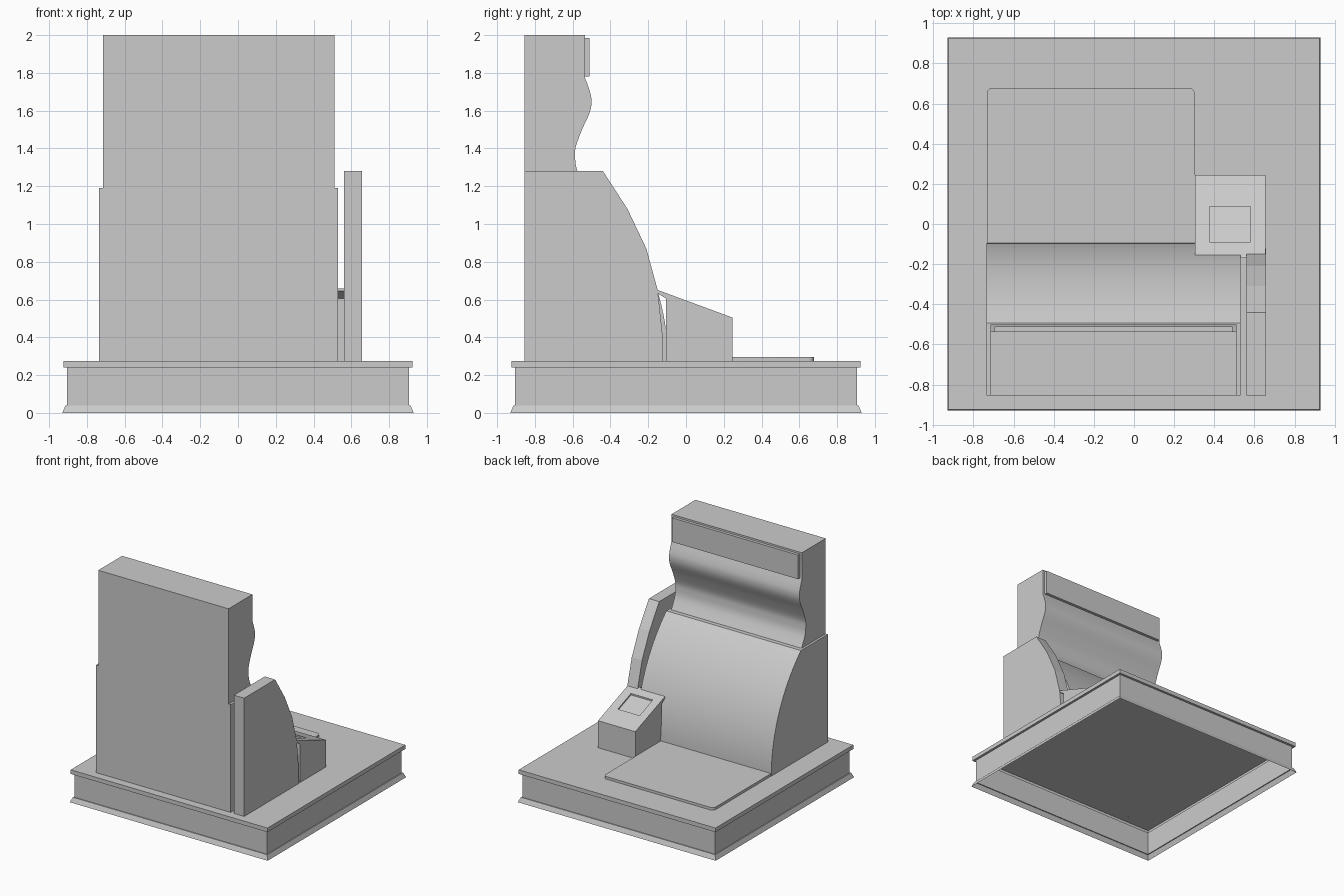
import bpy, bmesh, math

if "Cube" in bpy.data.objects:
    bpy.data.objects.remove(bpy.data.objects["Cube"])

def mesh_object(name, bm, smooth=None):
    bmesh.ops.recalc_face_normals(bm, faces=bm.faces)
    me = bpy.data.meshes.new(name)
    bm.to_mesh(me)
    bm.free()
    ob = bpy.data.objects.new(name, me)
    bpy.context.collection.objects.link(ob)
    if smooth:
        bpy.ops.object.select_all(action='DESELECT')
        bpy.context.view_layer.objects.active = ob
        ob.select_set(True)
        bpy.ops.object.shade_smooth_by_angle(angle=math.radians(smooth))
    return ob

def extrude(name, pts, offset, smooth=None):
    """Closed outline of 3D points pushed along an offset vector."""
    bm = bmesh.new()
    face = bm.faces.new([bm.verts.new(p) for p in pts])
    new = bmesh.ops.extrude_face_region(bm, geom=[face], use_keep_orig=True)
    verts = [g for g in new['geom'] if isinstance(g, bmesh.types.BMVert)]
    bmesh.ops.translate(bm, verts=verts, vec=offset)
    return mesh_object(name, bm, smooth)

def profile(name, yz, x0, x1, smooth=None):
    return extrude(name, [(x0, y, z) for y, z in yz], (x1 - x0, 0, 0), smooth)

def box_yz(y0, y1, z0, z1):
    return [(y0, z0), (y1, z0), (y1, z1), (y0, z1)]

def curve_through(pts, steps=6):
    """Smooth interpolation through profile points."""
    p = [pts[0]] + pts + [pts[-1]]
    out = []
    for i in range(1, len(p) - 2):
        for s in range(steps):
            t = s / steps
            out.append(tuple(0.5 * (2 * b + (c - a) * t + (2 * a - 5 * b + 4 * c - d) * t * t
                                    + (3 * b - a - 3 * c + d) * t ** 3)
                             for a, b, c, d in zip(p[i - 1], p[i], p[i + 1], p[i + 2])))
    return out + [pts[-1]]

TOP = 0.275   # top of the plinth
BACK = -0.855

# plinth: hollow moulded shell, open underneath
bm = bmesh.new()
rings = []
for r, z in [(.93, 0), (.913, .04), (.905, .04), (.905, .24), (.925, .24), (.925, TOP)]:
    rings.append([bm.verts.new((sx * r, sy * r, z))
                  for sx, sy in ((-1, -1), (1, -1), (1, 1), (-1, 1))])
for a, b in zip(rings, rings[1:]):
    for i in range(4):
        j = (i + 1) % 4
        bm.faces.new((a[i], a[j], b[j], b[i]))
bm.faces.new(rings[-1])
mesh_object("plinth", bm)

# lower body with curved front
R, N = 1.25, 24
top_angle = math.asin((1.19 - TOP) / R)
arc = [(-.095 - R + R * math.cos(top_angle * i / N), TOP + R * math.sin(top_angle * i / N))
       for i in range(N + 1)]
profile("lower_body", [(BACK, TOP)] + arc + [(BACK, 1.19)], -.735, .53, 30)

# upper body with wavy front
wave = curve_through([(-.535, 1.775), (-.51, 1.705), (-.5, 1.65), (-.51, 1.59), (-.55, 1.5),
                      (-.583, 1.41), (-.587, 1.35), (-.575, 1.28), (-.53, 1.19)])
profile("upper_body", [(BACK, 1.19), (BACK, 2), (-.535, 2)] + wave, -.715, .51, 30)

# header panel
profile("header_panel", box_yz(-.54, -.51, 1.78, 1.985), -.695, .49)

# faceted side wing
profile("side_wing", [(BACK, TOP), (-.122, TOP), (-.125, .42), (-.15, .65), (-.21, .87),
                      (-.31, 1.08), (-.44, 1.28), (BACK, 1.28)], .56, .657)

# console: box with sloped lid that overhangs at the back
profile("console_box", [(-.105, TOP), (.245, TOP), (.245, .49), (-.105, .605)], .305, .655)
lid = profile("console_lid", [(-.17, .645), (-.105, .605), (.245, .485), (.245, .505), (-.17, .658)],
              .305, .655)

# shallow recess in the lid
def slope(y):
    return .505 + (.245 - y) * (.658 - .505) / .415
cutter = profile("recess_cutter", [(-.09, slope(-.09) - .013), (.087, slope(.087) - .013),
                                   (.087, .75), (-.09, .75)], .375, .58)
cutter.hide_render = True
cutter.hide_viewport = True
mod = lid.modifiers.new("recess", 'BOOLEAN')
mod.operation = 'DIFFERENCE'
mod.solver = 'EXACT'
mod.object = cutter

# floor pad with rounded front corners
x0, x1, y1, r = -.733, .303, .678, .03
pad = [(x0, -.1), (x1, -.1)]
for cx, start in ((x1 - r, 0), (x0 + r, 90)):
    for i in range(7):
        a = math.radians(start + 15 * i)
        pad.append((cx + r * math.cos(a), y1 - r + r * math.sin(a)))
extrude("floor_pad", [(x, y, TOP) for x, y in pad], (0, 0, .022), 40)
